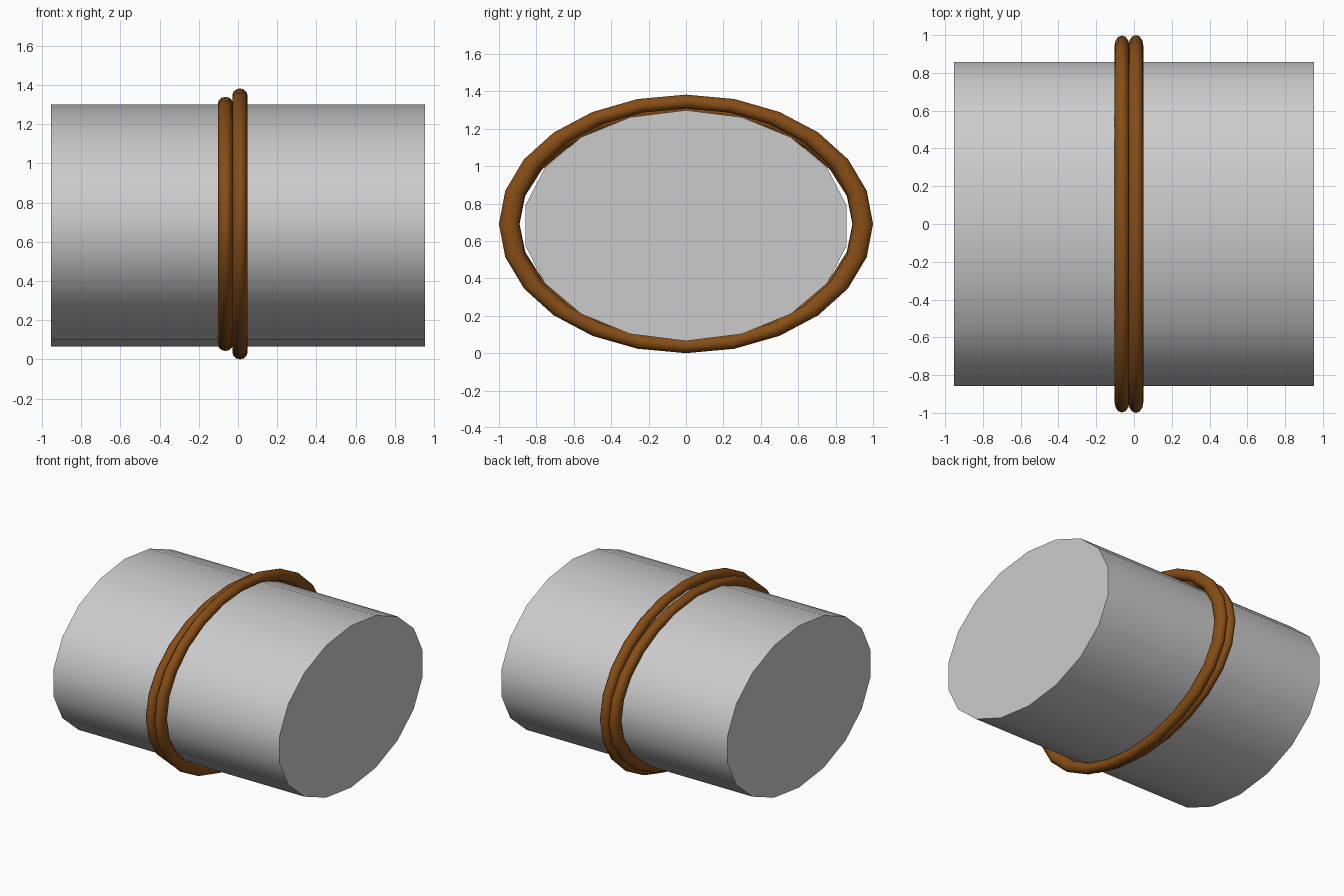
import bpy, bmesh
from math import sin, cos, pi

if "Cube" in bpy.data.objects:
    bpy.data.objects.remove(bpy.data.objects["Cube"])

brown = bpy.data.materials.new("brown")
brown.diffuse_color = (0.24, 0.075, 0.008, 1)
brown.use_nodes = True
brown.node_tree.nodes["Principled BSDF"].inputs["Base Color"].default_value = brown.diffuse_color


def make_object(name, bm, material=None):
    bmesh.ops.recalc_face_normals(bm, faces=bm.faces)
    mesh = bpy.data.meshes.new(name)
    bm.to_mesh(mesh)
    bm.free()
    obj = bpy.data.objects.new(name, mesh)
    bpy.context.collection.objects.link(obj)
    if material:
        mesh.materials.append(material)
    bpy.ops.object.select_all(action='DESELECT')
    obj.select_set(True)
    bpy.context.view_layer.objects.active = obj
    bpy.ops.object.shade_smooth_by_angle(angle=pi / 4)
    return obj


def roll(name, half_length, ry, rz, z, sides):
    """Oval drum lying along x, with a corner at the top."""
    bm = bmesh.new()
    ends = [[bm.verts.new((x, ry * sin(2 * pi * i / sides), z + rz * cos(2 * pi * i / sides)))
             for i in range(sides)] for x in (-half_length, half_length)]
    for end in ends:
        bm.faces.new(end)
    for i in range(sides):
        j = (i + 1) % sides
        bm.faces.new((ends[0][i], ends[0][j], ends[1][j], ends[1][i]))
    return make_object(name, bm)


def band(name, x, z, half_y, half_z, tube=0.054, thick_x=0.039, major=24, minor=12):
    """Round-section ring around x, squashed in z."""
    bm = bmesh.new()
    rows = []
    for i in range(major):
        a = 2 * pi * i / major
        row = []
        for j in range(minor):
            b = 2 * pi * j / minor
            r = half_y - tube + tube * cos(b)
            row.append(bm.verts.new((x + thick_x * sin(b), r * sin(a),
                                     z + r * cos(a) * half_z / half_y)))
        rows.append(row)
    for i in range(major):
        for j in range(minor):
            i2, j2 = (i + 1) % major, (j + 1) % minor
            bm.faces.new((rows[i][j], rows[i2][j], rows[i2][j2], rows[i][j2]))
    return make_object(name, bm, brown)


# rolled body
roll("roll_body", 0.953, 0.872, 0.617, 0.682, 18)
# two cord bands side by side around the middle
band("band_right", 0.010, 0.691, 1.0, 0.691)
band("band_left", -0.064, 0.691, 0.998, 0.648)
